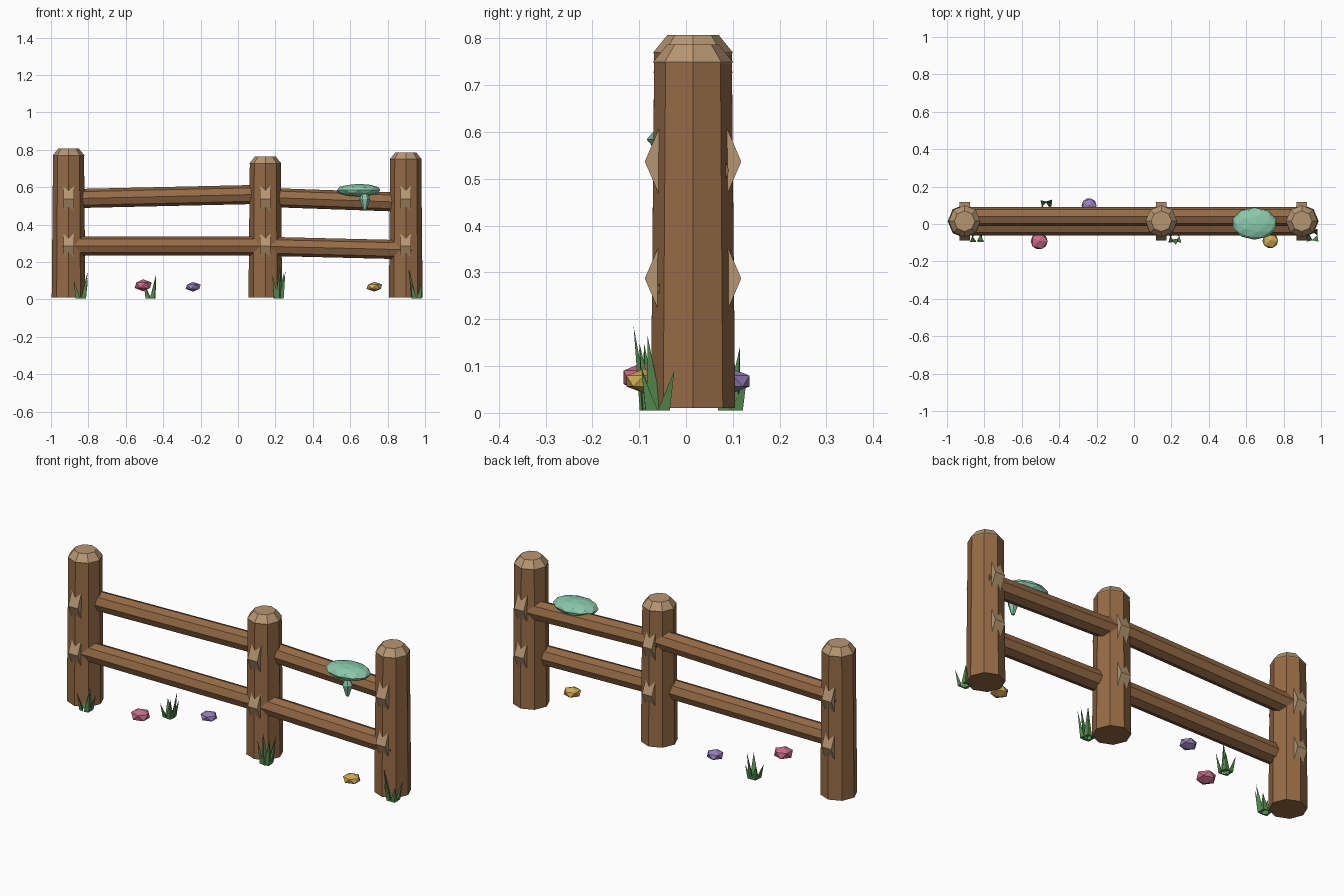
import bpy
import bmesh
import math
import random
from mathutils import Matrix, Vector

random.seed(4)
if "Cube" in bpy.data.objects:
    bpy.data.objects.remove(bpy.data.objects["Cube"], do_unlink=True)

MID_Y = 0.015


def material(name, r, g, b):
    mat = bpy.data.materials.new(name)
    mat.use_nodes = True
    mat.diffuse_color = (r, g, b, 1)
    bsdf = mat.node_tree.nodes["Principled BSDF"]
    bsdf.inputs["Base Color"].default_value = (r, g, b, 1)
    bsdf.inputs["Roughness"].default_value = 0.9
    return mat


wood = material("brown_wood", 0.305, 0.147, 0.06)
cut_wood = material("pale_cut_wood", 0.47, 0.305, 0.165)
moss_green = material("moss_green", 0.25, 0.59, 0.41)
grass_green = material("grass_green", 0.092, 0.265, 0.08)
pink = material("pink", 0.59, 0.147, 0.26)
purple = material("purple", 0.31, 0.215, 0.515)
yellow = material("yellow", 0.645, 0.413, 0.09)


def finish(name, bm, *mats):
    bmesh.ops.recalc_face_normals(bm, faces=bm.faces)
    mesh = bpy.data.meshes.new(name)
    bm.to_mesh(mesh)
    bm.free()
    for mat in mats:
        mesh.materials.append(mat)
    obj = bpy.data.objects.new(name, mesh)
    bpy.context.collection.objects.link(obj)


def loft(bm, rings):
    """Skin closed loops of points and cap both ends; returns side bands and the end cap."""
    loops = [[bm.verts.new(p) for p in ring] for ring in rings]
    n = len(loops[0])
    bands = [[bm.faces.new((a[i], a[(i + 1) % n], b[(i + 1) % n], b[i])) for i in range(n)]
             for a, b in zip(loops, loops[1:])]
    bm.faces.new(loops[0][::-1])
    top = bm.faces.new(loops[-1])
    return bands, top


def ring(centre, u, v, sides=8):
    angles = [math.tau * i / sides for i in range(sides)]
    return [Vector(centre) + Vector(u) * math.cos(a) + Vector(v) * math.sin(a) for a in angles]


# Octagonal posts with pale chamfered tops
def post(name, x, top):
    profile = [(0.09, 0.01), (0.083, top - 0.041), (0.085, top - 0.037), (0.055, top)]
    bm = bmesh.new()
    bands, lid = loft(bm, [ring((x, MID_Y, z), (r, 0, 0), (0, r, 0)) for r, z in profile])
    for face in bands[1] + bands[2] + [lid]:
        face.material_index = 1
    finish(name, bm, wood, cut_wood)


# Octagonal rails, the upper pair set back from the lower pair
def rail(name, y, x0, z0, x1, z1):
    bm = bmesh.new()
    loft(bm, [ring((x, y, z), (0, 0.052, 0), (0, 0, 0.051)) for x, z in ((x0, z0), (x1, z1))])
    finish(name, bm, wood)


# Wedge pegs that show as ridged blocks on the front and back of a post
def peg(name, x, z):
    half = [(0.073, 0.07), (0.103, 0), (0.073, -0.07)]
    section = half + [(-y, -h) for y, h in half]
    bm = bmesh.new()
    loft(bm, [[(x + s, MID_Y + y, z + h) for y, h in section] for s in (-0.028, 0.028)])
    finish(name, bm, cut_wood)


for side, x, top in (("right", -0.906, 0.807), ("middle", 0.146, 0.765), ("left", 0.897, 0.787)):
    post(side + "_post", x, top)
    for level, z in (("lower", 0.287), ("upper", 0.537)):
        peg(f"{side}_{level}_peg", x, z)

rail("upper_right_rail", 0.04, -0.94, 0.538, 0.17, 0.563)
rail("upper_left_rail", 0.04, 0.11, 0.547, 0.935, 0.518)
rail("lower_right_rail", -0.01, -0.94, 0.287, 0.17, 0.287)
rail("lower_left_rail", -0.01, 0.11, 0.285, 0.935, 0.265)


# Faceted lumps: moss and small blossoms
def lump(name, centre, size, detail, mat):
    bm = bmesh.new()
    bmesh.ops.create_icosphere(bm, subdivisions=detail, radius=1,
                               matrix=Matrix.LocRotScale(Vector(centre), None, Vector(size)))
    finish(name, bm, mat)


lump("moss_cushion", (0.645, 0.002, 0.584), (0.121, 0.086, 0.034), 2, moss_green)
lump("pink_blossom", (-0.507, -0.092, 0.076), (0.051, 0.049, 0.032), 1, pink)
lump("purple_blossom", (-0.24, 0.099, 0.068), (0.045, 0.043, 0.026), 1, purple)
lump("yellow_blossom", (0.729, -0.089, 0.068), (0.047, 0.045, 0.026), 1, yellow)

# Hanging moss drip
bm = bmesh.new()
loft(bm, [ring((0.678, -0.052, z), (r, 0, 0), (0, r * 0.8, 0), 6)
          for r, z in ((0.009, 0.478), (0.018, 0.505), (0.029, 0.537), (0.016, 0.565))])
finish("moss_drip", bm, moss_green)


# Grass tufts: one tall leaning blade ringed by shorter ones
def blade(bm, base, tip, turn):
    u = Vector((math.cos(turn), math.sin(turn), 0))
    v = Vector((-u.y, u.x, 0))
    foot = [bm.verts.new(p) for p in ring(base, u * 0.012, v * 0.022, 3)]
    peak = bm.verts.new(tip)
    bm.faces.new(foot)
    for k in range(3):
        bm.faces.new((foot[k], foot[(k + 1) % 3], peak))


def tuft(name, x, y, height, lean_x, lean_y):
    bm = bmesh.new()
    root = Vector((x, y, 0.005))
    lean = Vector((lean_x, lean_y, 0))
    blade(bm, root + lean * 0.4, root + lean + Vector((0, 0, height)), math.atan2(lean_y, lean_x))
    for i in range(4):
        turn = math.tau * (i + 0.5) / 4 + random.uniform(-0.2, 0.2)
        out = Vector((math.cos(turn), math.sin(turn), 0))
        rise = Vector((0, 0, height * random.uniform(0.5, 0.85)))
        blade(bm, root + out * 0.022, root + out * 0.046 + rise, turn)
    finish(name, bm, grass_green)


tuft("right_grass", -0.84, -0.07, 0.145, 0.036, -0.02)
tuft("back_grass", -0.467, 0.095, 0.135, 0.03, 0.02)
tuft("middle_grass", 0.218, -0.07, 0.18, 0.006, -0.042)
tuft("left_grass", 0.955, -0.062, 0.16, -0.042, -0.02)
